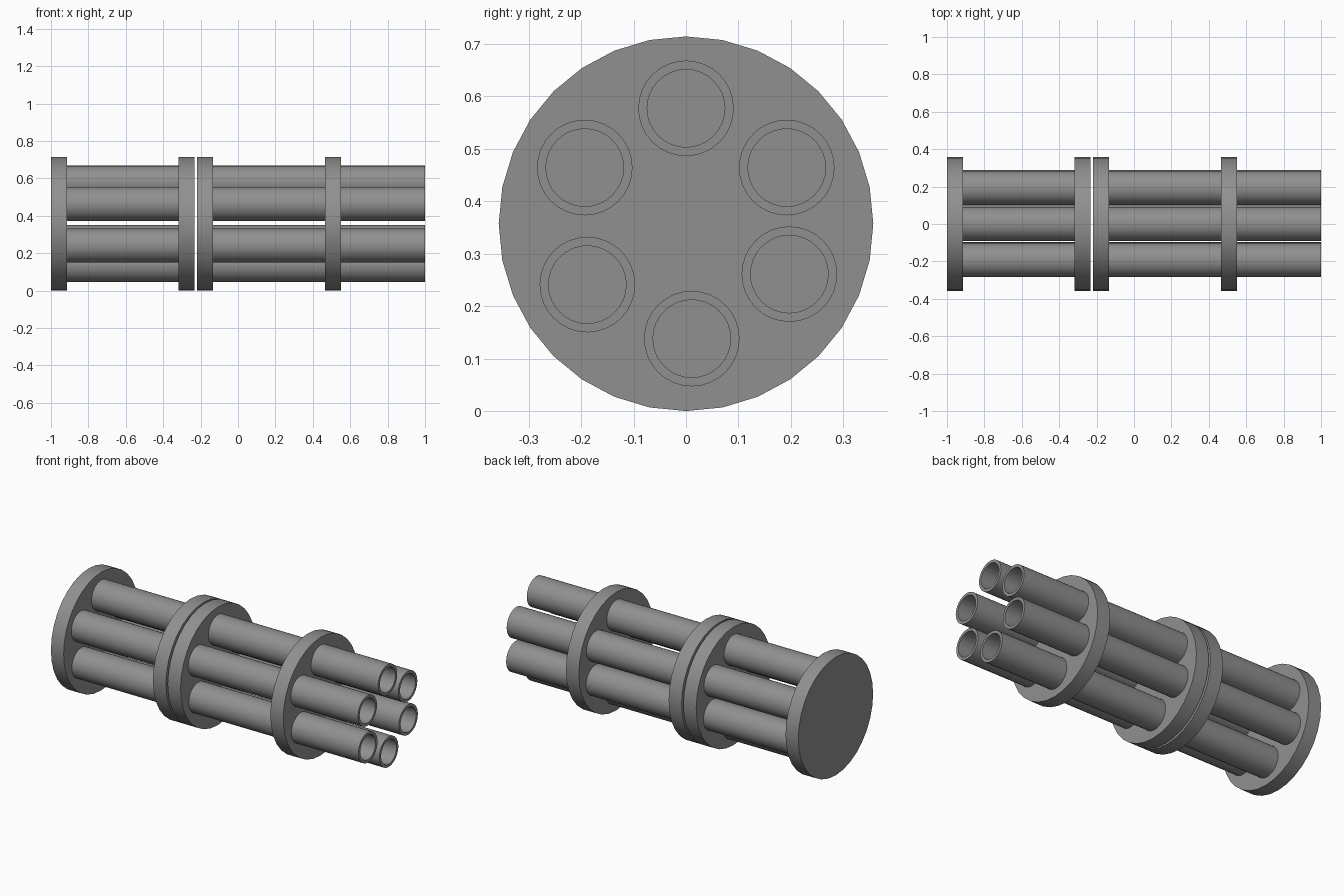
import bpy, bmesh, math

if "Cube" in bpy.data.objects:
    bpy.data.objects.remove(bpy.data.objects["Cube"])

SIDES = 32
AXIS_Z = 0.357

# Dark gunmetal grey for every part
metal = bpy.data.materials.new("dark_metal")
metal.diffuse_color = (0.28, 0.28, 0.28, 1)
metal.use_nodes = True
metal.node_tree.nodes["Principled BSDF"].inputs["Base Color"].default_value = metal.diffuse_color


def lathe(name, profile, y, z):
    """Spin an (x, radius) profile around a line parallel to the x axis."""
    bm = bmesh.new()
    rings = []
    for x, r in profile:
        rings.append([bm.verts.new((x, y + r * math.sin(2 * math.pi * i / SIDES),
                                    z + r * math.cos(2 * math.pi * i / SIDES)))
                      for i in range(SIDES)])
    for a, b in zip(rings, rings[1:]):
        for i in range(SIDES):
            j = (i + 1) % SIDES
            bm.faces.new((a[i], a[j], b[j], b[i]))
    bm.faces.new(rings[0])
    bm.faces.new(rings[-1])
    bmesh.ops.recalc_face_normals(bm, faces=bm.faces)
    mesh = bpy.data.meshes.new(name)
    bm.to_mesh(mesh)
    bm.free()
    mesh.materials.append(metal)
    obj = bpy.data.objects.new(name, mesh)
    bpy.context.collection.objects.link(obj)
    # Smooth round walls, crisp rims
    bpy.ops.object.select_all(action='DESELECT')
    obj.select_set(True)
    bpy.context.view_layer.objects.active = obj
    bpy.ops.object.shade_smooth_by_angle(angle=math.radians(30))


# Round plates: rear cap, two coupling plates with a thin gap, front clamp
for name, x0, x1 in (("rear_plate", -1.0, -0.915),
                     ("rear_coupling_plate", -0.318, -0.232),
                     ("front_coupling_plate", -0.22, -0.134),
                     ("front_clamp_plate", 0.466, 0.552)):
    lathe(name, [(x0, 0.357), (x1, 0.357)], 0, AXIS_Z)

# Six tubes in a slightly uneven ring (y, z)
CENTRES = [(0, 0.577), (0.192, 0.464), (0.197, 0.261),
           (0.011, 0.138), (-0.188, 0.241), (-0.193, 0.464)]
R_OUT, R_IN = 0.091, 0.074
for n, (y, z) in enumerate(CENTRES, 1):
    # Rear rods between the plates
    lathe(f"rear_rod_{n}", [(-0.93, R_OUT), (-0.30, R_OUT)], y, z)
    # Front tubes with an open bore
    lathe(f"front_tube_{n}", [(-0.16, R_OUT), (1.0, R_OUT),
                              (1.0, R_IN), (-0.13, R_IN)], y, z)
